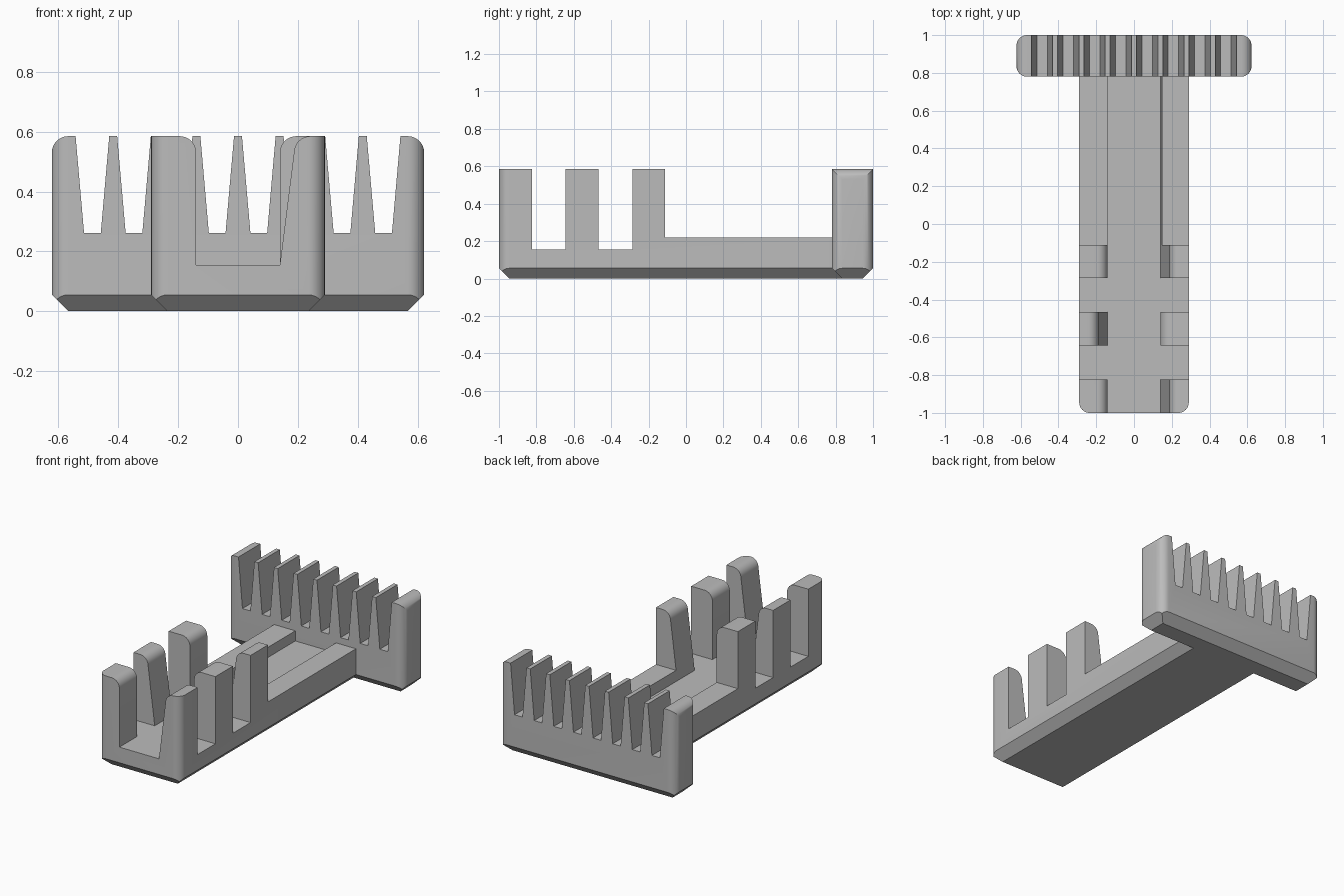
import bpy
import bmesh
from math import sin, cos, pi
from mathutils import Vector

cube = bpy.data.objects.get("Cube")
if cube:
    bpy.data.objects.remove(cube, do_unlink=True)

TOP = 0.585       # full height
EDGE = 0.055      # chamfer size and rounding radius
FLOOR = 0.155     # channel floor height
RAIL = 0.22       # side rail height

grey = bpy.data.materials.new("mid_grey")
grey.use_nodes = True
grey.diffuse_color = (0.5, 0.5, 0.5, 1)
grey.node_tree.nodes["Principled BSDF"].inputs["Base Color"].default_value = (0.5, 0.5, 0.5, 1)


def prism(name, points, axis, start, end):
    """Extrude a 2D outline along one axis."""
    def place(u, v, t):
        return Vector({"x": (t, u, v), "y": (u, t, v), "z": (u, v, t)}[axis])
    bm = bmesh.new()
    face = bm.faces.new([bm.verts.new(place(u, v, start)) for u, v in points])
    grown = bmesh.ops.extrude_face_region(bm, geom=[face])["geom"]
    shift = place(0, 0, end - start)
    bmesh.ops.translate(bm, vec=shift,
                        verts=[g for g in grown if isinstance(g, bmesh.types.BMVert)])
    bmesh.ops.recalc_face_normals(bm, faces=bm.faces)
    mesh = bpy.data.meshes.new(name)
    bm.to_mesh(mesh)
    bm.free()
    mesh.materials.append(grey)
    obj = bpy.data.objects.new(name, mesh)
    bpy.context.collection.objects.link(obj)
    return obj


def combine(obj, tool, operation="DIFFERENCE"):
    """Apply a boolean and discard its tool."""
    tool.hide_render = True
    mod = obj.modifiers.new("cut", "BOOLEAN")
    mod.operation, mod.solver, mod.object = operation, "EXACT", tool
    bpy.ops.object.select_all(action="DESELECT")
    bpy.context.view_layer.objects.active = obj
    obj.select_set(True)
    bpy.ops.object.modifier_apply(modifier=mod.name)
    bpy.data.objects.remove(tool, do_unlink=True)


def arc(cx, cy, start, end, steps=8):
    return [(cx + EDGE * cos(start + (end - start) * i / steps),
             cy + EDGE * sin(start + (end - start) * i / steps)) for i in range(steps + 1)]


def rect(a, b, low, high):
    return [(a, low), (b, low), (b, high), (a, high)]


def flare(a, b):
    """Outline opening upward at 45 degrees, for the bottom chamfers."""
    d, h = 0.02, 0.8
    return [(a + EDGE + d, -d), (b - EDGE - d, -d), (b - EDGE + h, h), (a + EDGE - h, h)]


def block(name, half, front, back):
    """Block with rounded upright corners and a chamfered underside."""
    corners = [(half, back), (-half, back), (-half, front), (half, front)]
    plan = []
    for i, (x, y) in enumerate(corners):
        cx = x - EDGE if x > 0 else x + EDGE
        cy = y - EDGE if y == back else y + EDGE
        plan += arc(cx, cy, i * pi / 2, (i + 1) * pi / 2)
    obj = prism(name, plan, "z", 0, TOP)
    combine(obj, prism("side_chamfer", flare(-half, half), "y", -3, 3), "INTERSECT")
    combine(obj, prism("end_chamfer", flare(front, back), "x", -3, 3), "INTERSECT")
    return obj


def finish(obj):
    bpy.ops.object.select_all(action="DESELECT")
    bpy.context.view_layer.objects.active = obj
    obj.select_set(True)
    bpy.ops.object.shade_smooth_by_angle(angle=pi / 6)


# Stem, trimmed where it meets the underside of the rack
stem = block("channel_stem", 0.29, -1, 1.2)
combine(stem, prism("end_trim", rect(1 - 0.22 + EDGE, 2, -1, 1), "x", -1, 1))

# Channel: one wall upright, the other leaning, swapped for the middle posts
SHOULDER = TOP - EDGE
high = TOP + 0.1
channel = [(-0.14, FLOOR), (0.14, FLOOR)]
channel += arc(0.187 + EDGE, SHOULDER, pi, pi / 2)
channel += [(0.187 + EDGE, high), (-0.14 - EDGE, high)]
channel += arc(-0.14 - EDGE, SHOULDER, pi / 2, 0)
for side, start, end in [(1, -1.1, -0.7), (-1, -0.75, -0.36), (1, -0.4, 1)]:
    outline = [(side * x, z) for x, z in channel]
    combine(stem, prism("channel_cut", outline, "y", start, end))

# Gaps between the three pairs of posts, and the low rails behind them
for start, end, low in [(-0.823, -0.643, FLOOR), (-0.467, -0.287, FLOOR), (-0.111, 2, RAIL)]:
    combine(stem, prism("gap_cut", rect(start, end, low, high), "x", -1, 1))
finish(stem)

# Comb rack across the back, with rounded upper ends
HALF = 0.622
rack = block("comb_rack", HALF, 0.78, 1)
for side in (-1, 1):
    corner = arc(HALF - EDGE, SHOULDER, 0, pi / 2)
    corner += [(HALF - EDGE, high), (HALF + 0.1, high), (HALF + 0.1, SHOULDER)]
    combine(rack, prism("end_round", [(side * x, z) for x, z in corner], "y", 0, 2))

# Eight tapered slots
for i in range(8):
    x = (i - 3.5) * 0.139
    slot = [(x - 0.028, 0.262), (x + 0.028, 0.262), (x + 0.065, high), (x - 0.065, high)]
    combine(rack, prism("slot_cut", slot, "y", 0, 2))
finish(rack)
